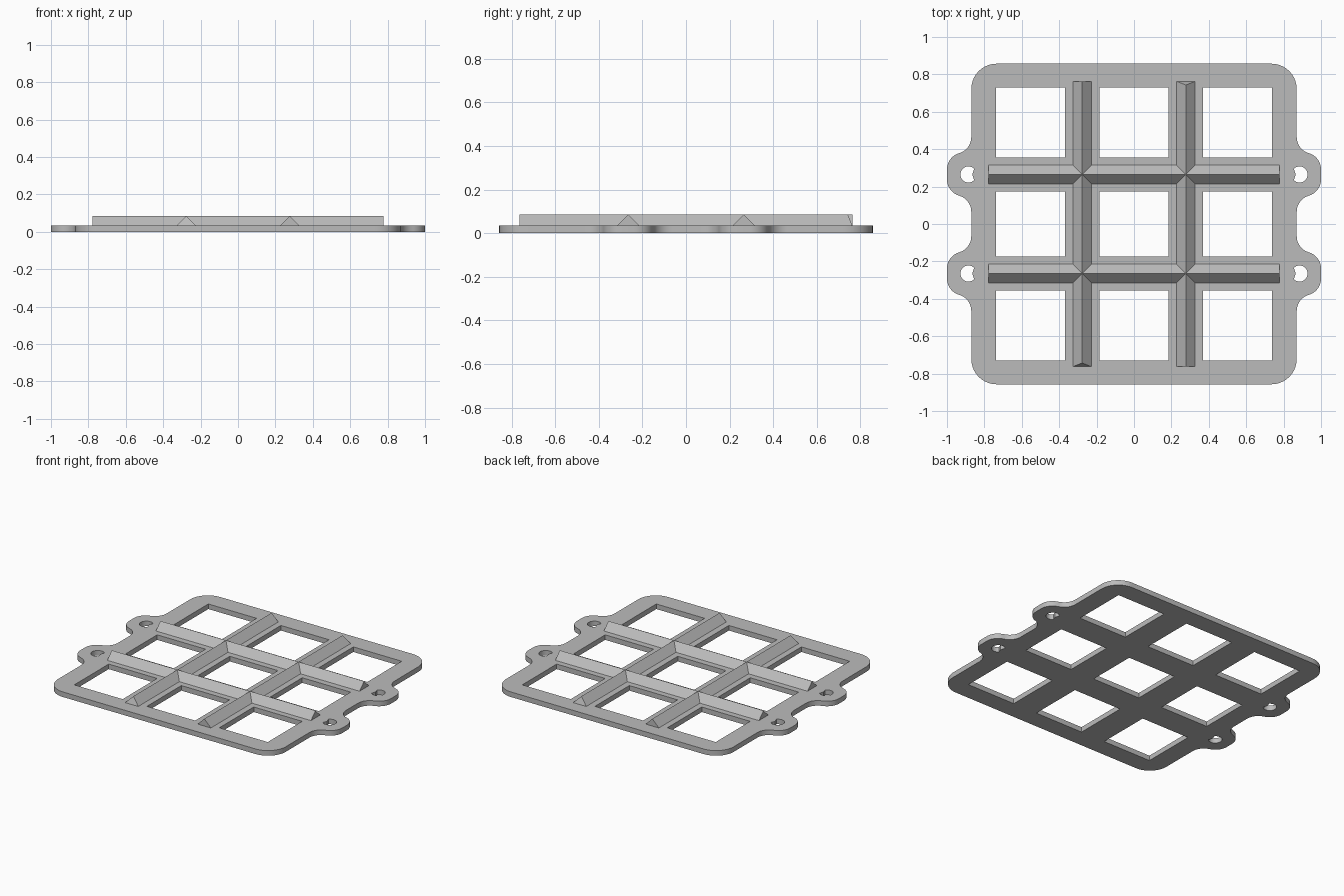
import bpy, bmesh
from math import sin, cos, radians

if "Cube" in bpy.data.objects:
    bpy.data.objects.remove(bpy.data.objects["Cube"], do_unlink=True)

PLATE_TOP, RIDGE_TOP = 0.035, 0.085
HALF_X, HALF_Y, CORNER = 0.87, 0.857, 0.135
EAR_Y = 0.265
RIDGE_X, RIDGE_Y = 0.277, 0.265

grey = bpy.data.materials.new("light grey")
grey.use_nodes = True
grey.diffuse_color = (0.5, 0.5, 0.5, 1)
grey.node_tree.nodes["Principled BSDF"].inputs["Base Color"].default_value = (0.5, 0.5, 0.5, 1)


def finish(bm, name):
    bmesh.ops.recalc_face_normals(bm, faces=bm.faces)
    mesh = bpy.data.meshes.new(name)
    bm.to_mesh(mesh)
    bm.free()
    mesh.materials.append(grey)
    obj = bpy.data.objects.new(name, mesh)
    bpy.context.collection.objects.link(obj)
    return obj


def arc(cx, cy, r, start, end, steps=10):
    angles = [radians(start + (end - start) * i / steps) for i in range(steps + 1)]
    return [(cx + r * cos(a), cy + r * sin(a)) for a in angles]


def ear(y):
    """Right-hand mounting ear, listed from its lower fillet to its upper one."""
    r = 0.09
    lower = arc(HALF_X + r, -0.2, r, 180, 106.1) + arc(1 - r, -0.027, r, -73.9, 0)[1:]
    upper = [(px, -py) for px, py in reversed(lower)]
    return [(px, py + y) for px, py in lower + upper]


def screw_hole(side, y):
    """Round hole whose inner side is pressed in."""
    points = []
    for px, py in arc(0, 0, 0.043, 0, 360, 32)[:-1]:
        if px < -0.025:
            px = -0.02 - 0.35 * abs(py)
        points.append((side * (0.885 + px), y + py))
    return points


# Plate outline: right half, then the same points turned half a turn
right = arc(HALF_X - CORNER, CORNER - HALF_Y, CORNER, -90, 0)
right += ear(-EAR_Y) + ear(EAR_Y)
right += arc(HALF_X - CORNER, HALF_Y - CORNER, CORNER, 0, 90)
loops = [right + [(-x, -y) for x, y in right]]

# Nine windows and four screw holes
for x0, x1 in ((-0.738, -0.369), (-0.184, 0.184), (0.369, 0.738)):
    for y0, y1 in ((-0.73, -0.355), (-0.173, 0.173), (0.355, 0.73)):
        loops.append([(x0, y0), (x1, y0), (x1, y1), (x0, y1)])
for side in (-1, 1):
    for y in (-EAR_Y, EAR_Y):
        loops.append(screw_hole(side, y))

# Fill between the loops and raise to the plate thickness
bm = bmesh.new()
for loop in loops:
    verts = [bm.verts.new((x, y, 0)) for x, y in loop]
    for a, b in zip(verts, verts[1:] + verts[:1]):
        bm.edges.new((a, b))
bmesh.ops.triangle_fill(bm, use_beauty=True, edges=bm.edges[:], normal=(0, 0, 1))
raised = bmesh.ops.extrude_face_region(bm, geom=bm.faces[:])["geom"]
bmesh.ops.translate(bm, vec=(0, 0, PLATE_TOP),
                    verts=[v for v in raised if isinstance(v, bmesh.types.BMVert)])
plate = finish(bm, "plate")
bpy.context.view_layer.objects.active = plate
plate.select_set(True)
bpy.ops.object.shade_smooth_by_angle(angle=radians(35))


def ridge(name, along_x, offset, half, start_slope=0, end_slope=0):
    """Triangular bar; the slopes pull the crest in from either end."""
    bm = bmesh.new()
    ends = []
    for t, pull in ((-half, start_slope), (half, -end_slope)):
        section = []
        for s, z, p in ((-0.05, PLATE_TOP, 0), (0.05, PLATE_TOP, 0), (0, RIDGE_TOP, pull)):
            x, y = (t + p, offset + s) if along_x else (offset + s, t + p)
            section.append(bm.verts.new((x, y, z)))
        bm.faces.new(section)
        ends.append(section)
    a, b = ends
    for i in range(3):
        j = (i + 1) % 3
        bm.faces.new((a[i], a[j], b[j], b[i]))
    finish(bm, name)


# Crossing ridges
ridge("front_cross_ridge", True, -RIDGE_Y, 0.777)
ridge("back_cross_ridge", True, RIDGE_Y, 0.777)
ridge("right_long_ridge", False, -RIDGE_X, 0.763, start_slope=0.02)
ridge("left_long_ridge", False, RIDGE_X, 0.763, end_slope=0.02)
